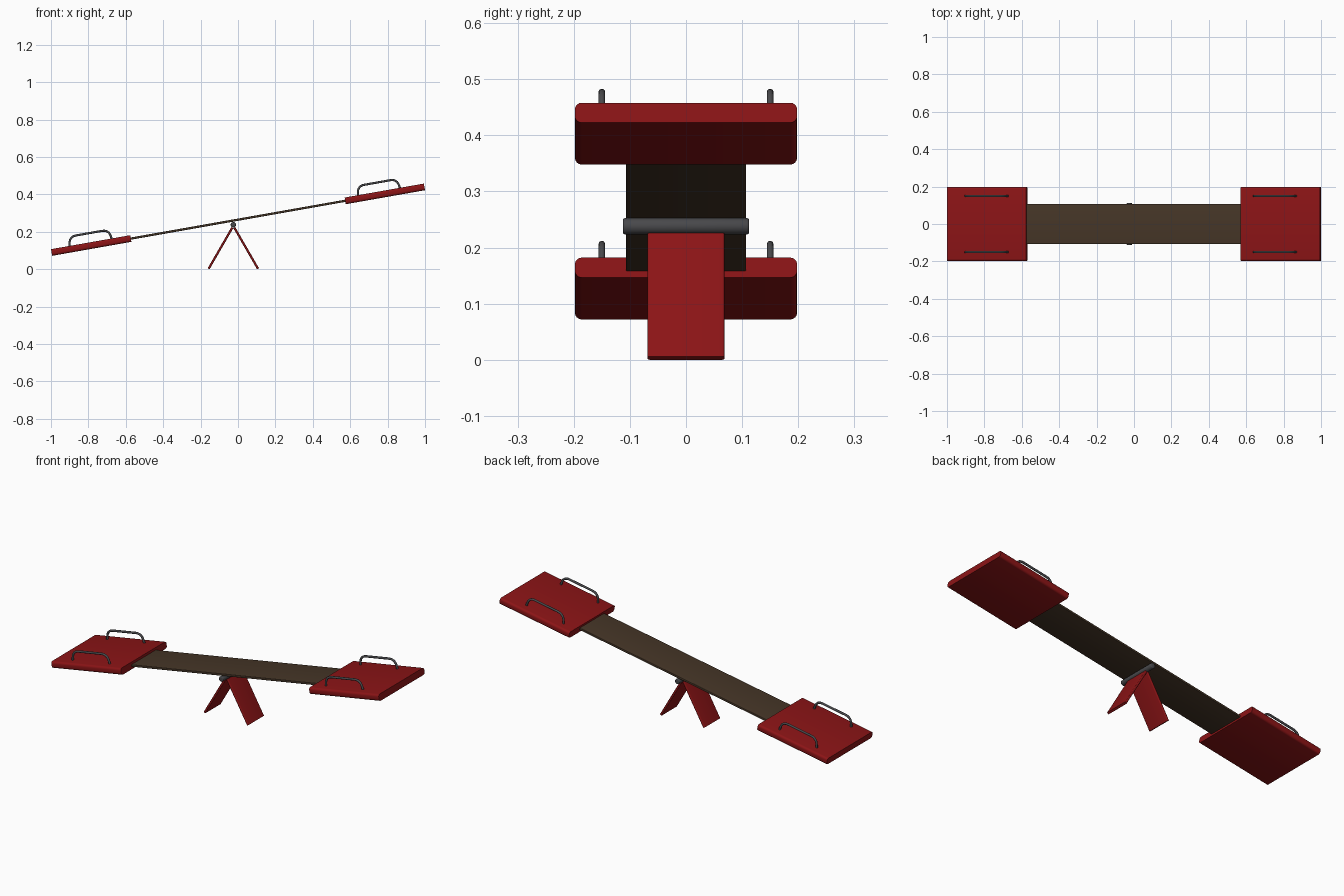
import bpy, bmesh
from math import radians, sin, cos
from mathutils import Matrix, Vector

if "Cube" in bpy.data.objects:
    bpy.data.objects.remove(bpy.data.objects["Cube"])

TILT = radians(10)


def material(name, rgb):
    m = bpy.data.materials.new(name)
    m.diffuse_color = (*rgb, 1)
    m.use_nodes = True
    m.node_tree.nodes["Principled BSDF"].inputs["Base Color"].default_value = m.diffuse_color
    return m


RED = material("red_paint", (0.26, 0.007, 0.008))
WOOD = material("dark_wood", (0.06, 0.036, 0.02))
METAL = material("dark_metal", (0.065, 0.065, 0.07))


def smooth(ob):
    bpy.ops.object.select_all(action='DESELECT')
    ob.select_set(True)
    bpy.context.view_layer.objects.active = ob
    bpy.ops.object.shade_smooth_by_angle(angle=radians(35))


def finish(name, bm, mat, matrix):
    me = bpy.data.meshes.new(name)
    bm.to_mesh(me)
    bm.free()
    me.materials.append(mat)
    ob = bpy.data.objects.new(name, me)
    bpy.context.collection.objects.link(ob)
    ob.matrix_world = matrix
    smooth(ob)
    return ob


def board(name, centre, size, angle, bevel, mat):
    """Box whose long (local x) edges are rounded, pitched up by angle."""
    bm = bmesh.new()
    bmesh.ops.create_cube(bm, size=1, matrix=Matrix.Diagonal((*size, 1)))
    edges = [e for e in bm.edges
             if abs(e.verts[0].co.x - e.verts[1].co.x) > size[0] / 2]
    bmesh.ops.bevel(bm, geom=edges, offset=bevel, segments=4, profile=0.5,
                    affect='EDGES')
    return finish(name, bm, mat,
                  Matrix.Translation(centre) @ Matrix.Rotation(-angle, 4, 'Y'))


def handle(name, centre, shift, y):
    """Bent tube standing on a seat, drawn in the seat's tilted frame."""
    corners = [(-0.115, 0.012), (-0.106, 0.067), (0.106, 0.067), (0.115, 0.012)]
    pts = [Vector(c) for c in corners]
    path = [pts[0]]
    for a, b, c in zip(pts, pts[1:], pts[2:]):
        p, q = b + (a - b).normalized() * 0.036, b + (c - b).normalized() * 0.036
        for i in range(7):
            t = i / 6
            path.append(p * (1 - t) ** 2 + b * 2 * t * (1 - t) + q * t * t)
    path.append(pts[3])
    cu = bpy.data.curves.new(name, 'CURVE')
    cu.dimensions = '3D'
    cu.bevel_depth = 0.006
    cu.bevel_resolution = 3
    cu.use_fill_caps = True
    sp = cu.splines.new('POLY')
    sp.points.add(len(path) - 1)
    for pt, co in zip(sp.points, path):
        pt.co = (co.x + shift, 0, co.y, 1)
    cu.materials.append(METAL)
    ob = bpy.data.objects.new(name, cu)
    bpy.context.collection.objects.link(ob)
    ob.matrix_world = (Matrix.Translation((centre[0], y, centre[2]))
                       @ Matrix.Rotation(-TILT, 4, 'Y'))


# Long tilted plank
board("plank", (0, 0, 0.265), (1.25, 0.214, 0.012), TILT, 0.003, WOOD)

# Seats with a pair of handles each
for side, x, z, shift in (("left", -0.785, 0.127, 0.0),
                          ("right", 0.785, 0.403, -0.029)):
    board(side + "_seat", (x, 0, z), (0.43, 0.396, 0.036), TILT, 0.012, RED)
    for tag, y in (("front", -0.15), ("back", 0.15)):
        handle(f"{side}_{tag}_handle", (x, 0, z), shift, y)

# Pivot axle
bm = bmesh.new()
bmesh.ops.create_cone(bm, cap_ends=True, segments=32, radius1=0.0145,
                      radius2=0.0145, depth=0.225)
rims = [e for e in bm.edges if abs(e.verts[0].co.z - e.verts[1].co.z) < 1e-5]
bmesh.ops.bevel(bm, geom=rims, offset=0.004, segments=3, profile=0.5,
                affect='EDGES')
finish("axle", bm, METAL, Matrix.Translation((-0.025, 0, 0.238))
       @ Matrix.Rotation(radians(90), 4, 'X'))

# Splayed support legs meeting under the axle
THICK, TOP = 0.012, 0.226
slope = radians(60)
length = (TOP - THICK * cos(slope)) / sin(slope)
for tag, s in (("left", 1), ("right", -1)):
    board(tag + "_leg", (-0.025 - s * 0.0685, 0, TOP / 2),
          (length, 0.137, THICK), s * slope, 0.004, RED)
